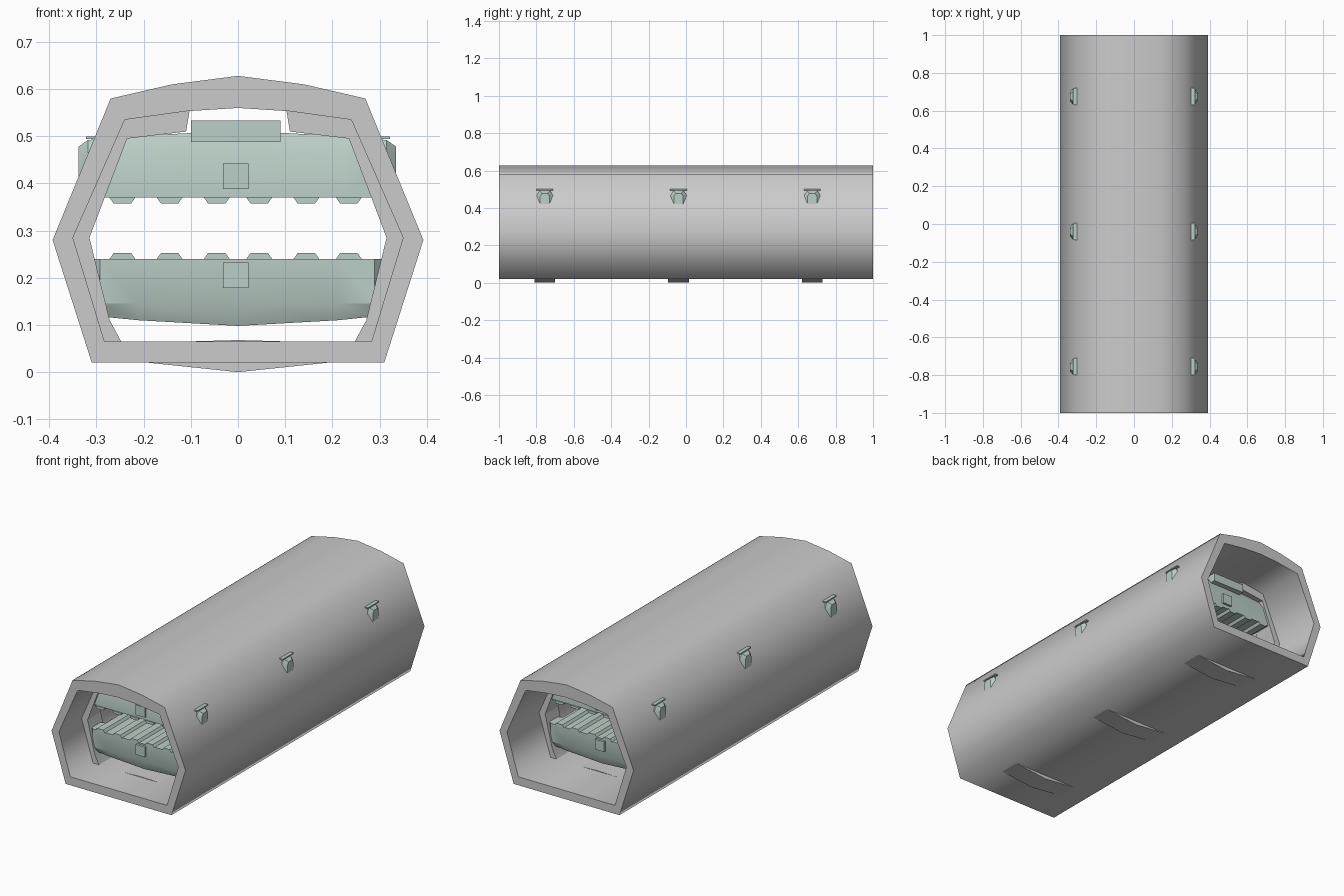
import bpy, bmesh

if "Cube" in bpy.data.objects:
    bpy.data.objects.remove(bpy.data.objects["Cube"])

GREEN = bpy.data.materials.new("pale_green")
GREEN.diffuse_color = (0.50, 0.62, 0.57, 1)
GREEN.use_nodes = True
GREEN.node_tree.nodes["Principled BSDF"].inputs["Base Color"].default_value = GREEN.diffuse_color
STATIONS = (-0.755, -0.04, 0.675)


def finish(name, bm, mat=None, angle=0.5):
    bmesh.ops.recalc_face_normals(bm, faces=bm.faces[:])
    me = bpy.data.meshes.new(name)
    bm.to_mesh(me)
    bm.free()
    ob = bpy.data.objects.new(name, me)
    bpy.context.collection.objects.link(ob)
    if mat:
        me.materials.append(mat)
    bpy.ops.object.select_all(action='DESELECT')
    ob.select_set(True)
    bpy.context.view_layer.objects.active = ob
    bpy.ops.object.shade_smooth_by_angle(angle=angle)
    return ob


def mirrored(half):
    """Close a right-hand half profile (top to bottom) over x = 0."""
    return half + [(-x, z) for x, z in reversed(half) if x > 0]


def prism(name, pts, y0, y1, mat=None):
    """Extrude an x-z profile along y."""
    bm = bmesh.new()
    face = bm.faces.new([bm.verts.new((x, y0, z)) for x, z in pts])
    ext = bmesh.ops.extrude_face_region(bm, geom=[face])["geom"]
    for v in ext:
        if isinstance(v, bmesh.types.BMVert):
            v.co.y = y1
    return finish(name, bm, mat)


def box(name, x0, x1, y0, y1, z0, z1, mat=GREEN):
    return prism(name, [(x0, z0), (x1, z0), (x1, z1), (x0, z1)], y0, y1, mat)


# Hull: thick faceted tube, open at both ends, softly shaded
outer = mirrored([(0, .628), (.14, .61), (.27, .58), (.393, .28), (.31, .02)])
inner = mirrored([(0, .56), (.11, .553), (.24, .535), (.35, .285), (.283, .065)])
bm = bmesh.new()
loops = [[bm.verts.new((x, y, z)) for x, z in prof]
         for prof, y in ((outer, -1), (outer, 1), (inner, 1), (inner, -1))]
n = len(outer)
for k in range(4):
    a, b = loops[k], loops[(k + 1) % 4]
    for i in range(n):
        j = (i + 1) % n
        bm.faces.new((a[i], a[j], b[j], b[i]))
finish("hull", bm, angle=1.3)

# Side rib and floor rib outlines
RIB = [(.10, .57), (.11, .51), (.235, .495), (.315, .285), (.272, .11), (.245, .06),
       (.295, .045), (.37, .283), (.255, .555)]
FLOOR = mirrored([(0, .068), (.28, .06), (.29, .035), (.19, .02), (0, 0)])


def crossbeam(name, yc, zf):
    """Green beam with a bevelled outer ridge and tapered ends; zf maps height."""
    bm = bmesh.new()
    # (x, half depth, inner z, shoulder z, ridge z)
    sections = [(-.338, .025, .37, .462, .478), (-.318, .045, .37, .465, .492),
                (-.23, .045, .37, .465, .50), (0, .045, .37, .465, .512),
                (.23, .045, .37, .465, .50), (.315, .045, .37, .465, .492),
                (.335, .025, .37, .462, .478)]
    rings = []
    for x, h, a, b, c in sections:
        ring = [(-h, a), (-h, b), (-h * .6, c), (h * .6, c), (h, b), (h, a)]
        rings.append([bm.verts.new((x, yc + y, zf(z))) for y, z in ring])
    for a, b in zip(rings, rings[1:]):
        for i in range(6):
            j = (i + 1) % 6
            bm.faces.new((a[i], a[j], b[j], b[i]))
    bm.faces.new(rings[0])
    bm.faces.new(rings[-1])
    return finish(name, bm, GREEN)


def upper(z):
    return z


def lower(z):
    return .61 - z


for yc in STATIONS:
    for s, side in ((1, "right"), (-1, "left")):
        prism("rib_" + side, [(s * x, z) for x, z in RIB], yc - .055, yc + .055)
        # Thin bracket that just pierces the hull
        box("bracket_" + side, s * .24, s * .322, yc - .045, yc + .045, .494, .50)
    prism("floor_rib", FLOOR, yc - .055, yc + .055)
    crossbeam("upper_beam", yc, upper)
    low = crossbeam("lower_beam", yc, lower)
    for v in low.data.vertices:
        v.co.x *= .92

Y0, Y1 = STATIONS[0] - .045, STATIONS[-1] + .045
for name, zf in (("upper", upper), ("lower", lower)):
    # Deck panel carried by the beams
    box(name + "_panel", -.28, .28, Y0 + .02, Y1 - .02, zf(.37), zf(.385))
    # Six trapezoid rails along the panel
    for x in (-.245, -.145, -.045, .045, .145, .235):
        prism(name + "_rail", [(x - .028, zf(.371)), (x + .028, zf(.371)),
                               (x + .018, zf(.357)), (x - .018, zf(.357))],
              Y0 - .005, Y1 + .005, GREEN)
# Square bars through the beams
box("upper_bar", -.032, .022, Y0 - .012, Y1 + .012, .388, .442)
box("lower_bar", -.032, .022, Y0 - .012, Y1 + .012, .178, .232)
# Ceiling duct
box("ceiling_duct", -.10, .09, Y0 - .02, Y1 + .02, .488, .533)
